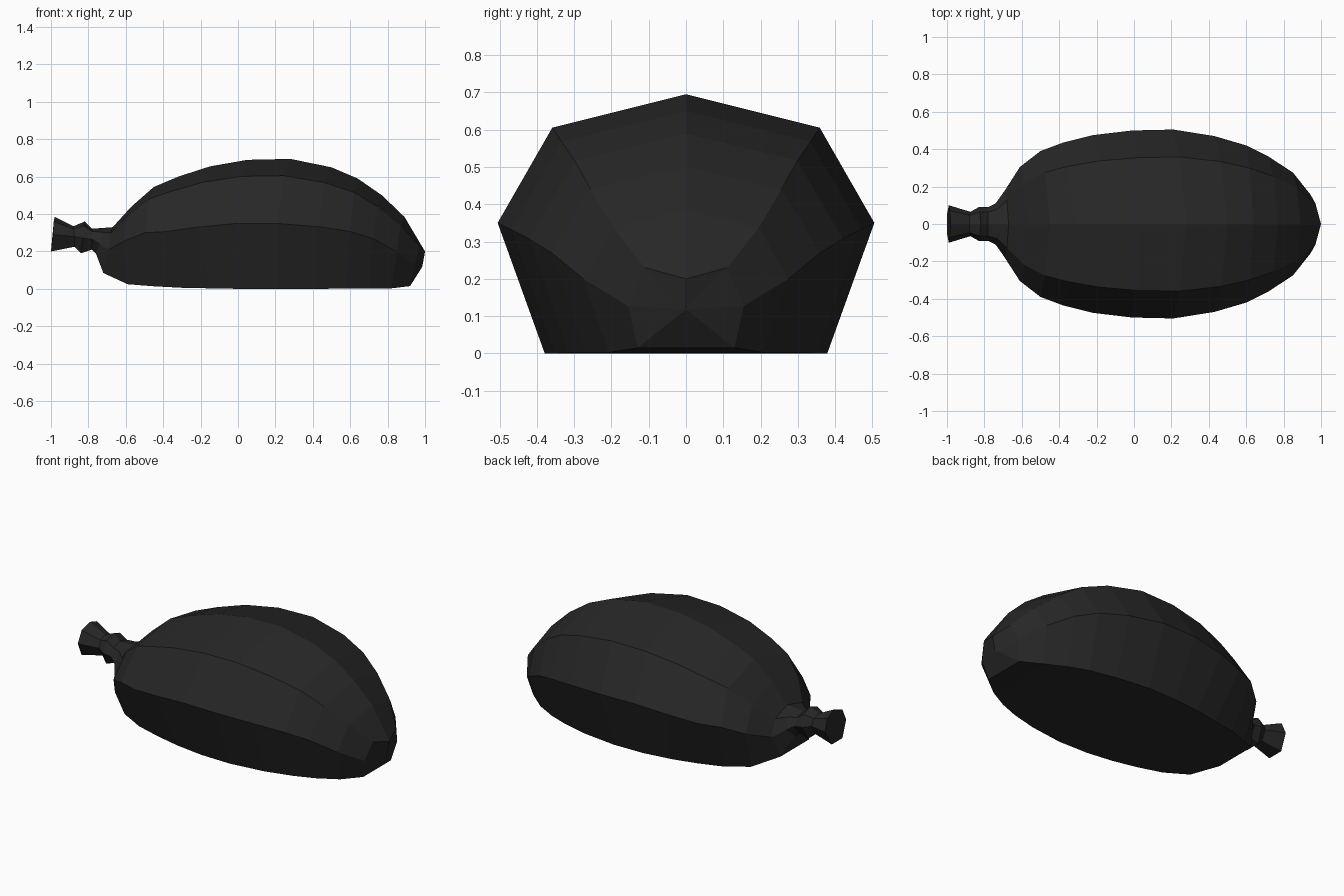
import bpy, bmesh

# Stations: top x, top z, side x, half width, side z, base x, base z
NECK = [
    (-0.98, 0.385, -0.99, 0.10, 0.29, -1.00, 0.20),
    (-0.88, 0.335, -0.875, 0.065, 0.28, -0.875, 0.225),
    (-0.82, 0.36, -0.83, 0.09, 0.272, -0.84, 0.19),
    (-0.78, 0.322, -0.78, 0.09, 0.265, -0.78, 0.21),
    (-0.72, 0.326, -0.74, 0.11, 0.24, -0.76, 0.19),
]
BODY = [
    (-0.67, 0.33, -0.69, 0.18, 0.21, -0.72, 0.085),
    (-0.57, 0.44, -0.61, 0.305, 0.255, -0.59, 0.025),
    (-0.45, 0.545, -0.50, 0.39, 0.30, -0.45, 0.014),
    (-0.32, 0.60, -0.38, 0.435, 0.307, -0.30, 0.006),
    (-0.15, 0.655, -0.22, 0.475, 0.33, -0.15, 0.003),
    (0.05, 0.69, -0.01, 0.50, 0.35, 0.02, 0.0),
    (0.28, 0.695, 0.21, 0.505, 0.35, 0.21, 0.0),
    (0.50, 0.65, 0.43, 0.47, 0.333, 0.42, 0.0),
    (0.64, 0.59, 0.60, 0.42, 0.307, 0.58, 0.002),
    (0.77, 0.50, 0.72, 0.36, 0.27, 0.70, 0.002),
    (0.89, 0.385, 0.85, 0.275, 0.20, 0.82, 0.003),
]


def ring(bm, s, base):
    """Seven-sided section, mirrored about y = 0."""
    tx, tz, sx, w, sz, bx, bz = s
    half = [((tx + sx) / 2, 0.71 * w, sz + (tz - sz) * 0.74),
            (sx, w, sz), (bx, base * w, bz)]
    pts = [(tx, 0, tz)] + half + [(x, -y, z) for x, y, z in reversed(half)]
    return [bm.verts.new(p) for p in pts]


def bridge(bm, a, b):
    for i in range(len(a)):
        j = (i + 1) % len(a)
        bm.faces.new((a[i], a[j], b[j], b[i]))


bm = bmesh.new()
rings = [ring(bm, s, 0.5) for s in NECK] + [ring(bm, s, 0.75) for s in BODY]

# Blunt nose, closed by a fan around its centre
nose = [(0.97, 0.11, 0.23), (0.945, 0.155, 0.127), (0.92, 0.13, 0.015)]
rings.append([bm.verts.new(p) for p in
              [(1.0, 0, 0.20)] + nose + [(x, -y, z) for x, y, z in reversed(nose)]])
for a, b in zip(rings, rings[1:]):
    bridge(bm, a, b)
tip = bm.verts.new((0.985, 0, 0.118))
end = rings[-1]
for i in range(7):
    bm.faces.new((end[i], end[(i + 1) % 7], tip))

# Flat cap over the gathered neck
bm.faces.new(rings[0])
bmesh.ops.recalc_face_normals(bm, faces=bm.faces)

mesh = bpy.data.meshes.new("tied_sack")
bm.to_mesh(mesh)
bm.free()
sack = bpy.data.objects.new("tied_sack", mesh)
bpy.context.collection.objects.link(sack)

# Black plastic
mat = bpy.data.materials.new("black_plastic")
mat.diffuse_color = (0.02, 0.02, 0.02, 1)
mesh.materials.append(mat)
